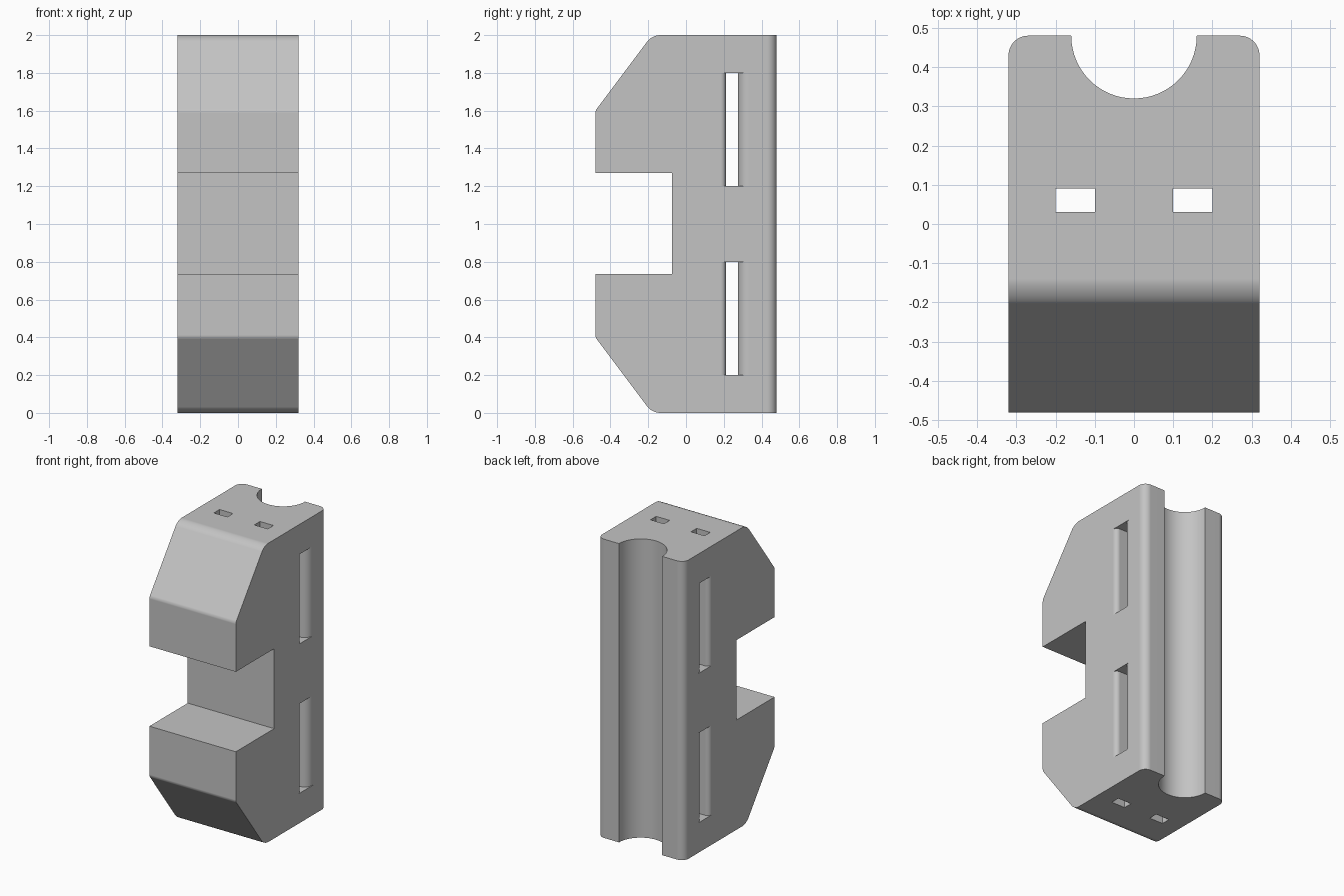
import bpy, bmesh, math
from mathutils import Vector

if "Cube" in bpy.data.objects:
    bpy.data.objects.remove(bpy.data.objects["Cube"])

grey = bpy.data.materials.new("plain grey")
grey.diffuse_color = (0.55, 0.55, 0.55, 1)
grey.use_nodes = True
grey.node_tree.nodes["Principled BSDF"].inputs["Base Color"].default_value = grey.diffuse_color


def prism(name, points, direction):
    """Extrude a flat closed outline along a direction."""
    bm = bmesh.new()
    face = bm.faces.new([bm.verts.new(p) for p in points])
    ext = bmesh.ops.extrude_face_region(bm, geom=[face])
    moved = [v for v in ext["geom"] if isinstance(v, bmesh.types.BMVert)]
    bmesh.ops.translate(bm, verts=moved, vec=Vector(direction))
    bmesh.ops.recalc_face_normals(bm, faces=bm.faces)
    mesh = bpy.data.meshes.new(name)
    bm.to_mesh(mesh)
    bm.free()
    obj = bpy.data.objects.new(name, mesh)
    bpy.context.collection.objects.link(obj)
    return obj


def arc(cx, cy, r, start, end, n):
    angles = [math.radians(start + (end - start) * i / n) for i in range(n + 1)]
    return [(cx + r * math.cos(a), cy + r * math.sin(a)) for a in angles]


def round_edges(obj, test, radius, segments):
    """Round the edges whose both end points pass the test."""
    bm = bmesh.new()
    bm.from_mesh(obj.data)
    edges = [e for e in bm.edges if test(e.verts[0].co, e.verts[1].co)]
    bmesh.ops.bevel(bm, geom=edges, offset=radius, offset_type='OFFSET',
                    segments=segments, profile=0.5, affect='EDGES')
    bm.to_mesh(obj.data)
    bm.free()


# Body: side profile with sloped front corners and a front notch
W = 0.32
side = [(0.48, 0), (0.48, 2), (-0.18, 2), (-0.48, 1.6), (-0.48, 1.27),
        (-0.075, 1.27), (-0.075, 0.735), (-0.48, 0.735), (-0.48, 0.4), (-0.18, 0)]
body = prism("clamp_block", [(-W, y, z) for y, z in side], (2 * W, 0, 0))
body.data.materials.append(grey)

# Rounded rear corners and softened slope edges
round_edges(body, lambda a, b: a.y > 0.47 and b.y > 0.47 and abs(a.z - b.z) > 1, 0.05, 8)
round_edges(body, lambda a, b: abs(a.x - b.x) > 0.6 and abs(a.y + 0.18) < 0.01
            and abs(b.y + 0.18) < 0.01, 0.04, 5)
round_edges(body, lambda a, b: abs(a.x - b.x) > 0.6 and a.y < -0.47 and b.y < -0.47
            and min(abs(a.z - 0.4), abs(a.z - 1.6)) < 0.01, 0.012, 3)

cutters = []

# Half-round rear groove
ring = arc(0, 0.48, 0.16, 0, 360, 64)[:-1]
cutters.append(prism("groove_cutter", [(x, y, -0.1) for x, y in ring], (0, 0, 2.2)))

# Two narrow vertical holes
for s in (-1, 1):
    hole = [(s * 0.1, 0.03), (s * 0.2, 0.03), (s * 0.2, 0.09), (s * 0.1, 0.09)]
    cutters.append(prism("hole_cutter", [(x, y, -0.1) for x, y in hole], (0, 0, 2.2)))

# Two cross slots with flared mouths
lo, hi, r_lo, r_hi = 0.213, 0.275, 0.03, 0.06
right = (arc(W - r_lo, lo - r_lo, r_lo, 90, 0, 8) + [(W + 0.05, lo - r_lo), (W + 0.05, hi + r_hi)]
         + arc(W - r_hi, hi + r_hi, r_hi, 0, -90, 10))
outline = right + [(-x, y) for x, y in reversed(right)]
for z in (0.2, 1.2):
    cutters.append(prism("slot_cutter", [(x, y, z) for x, y in outline], (0, 0, 0.6)))

for c in cutters:
    mod = body.modifiers.new(c.name, 'BOOLEAN')
    mod.operation = 'DIFFERENCE'
    mod.solver = 'EXACT'
    mod.object = c

# Bake the cuts and drop the cutters
bpy.context.view_layer.update()
result = bpy.data.meshes.new_from_object(body.evaluated_get(bpy.context.evaluated_depsgraph_get()))
body.modifiers.clear()
body.data = result
for c in cutters:
    bpy.data.objects.remove(c)

# Smooth rounds with crisp edges
bpy.ops.object.select_all(action='DESELECT')
body.select_set(True)
bpy.context.view_layer.objects.active = body
bpy.ops.object.shade_smooth_by_angle(angle=math.radians(30))
weighted = body.modifiers.new("flat_faces", 'WEIGHTED_NORMAL')
weighted.keep_sharp = True
